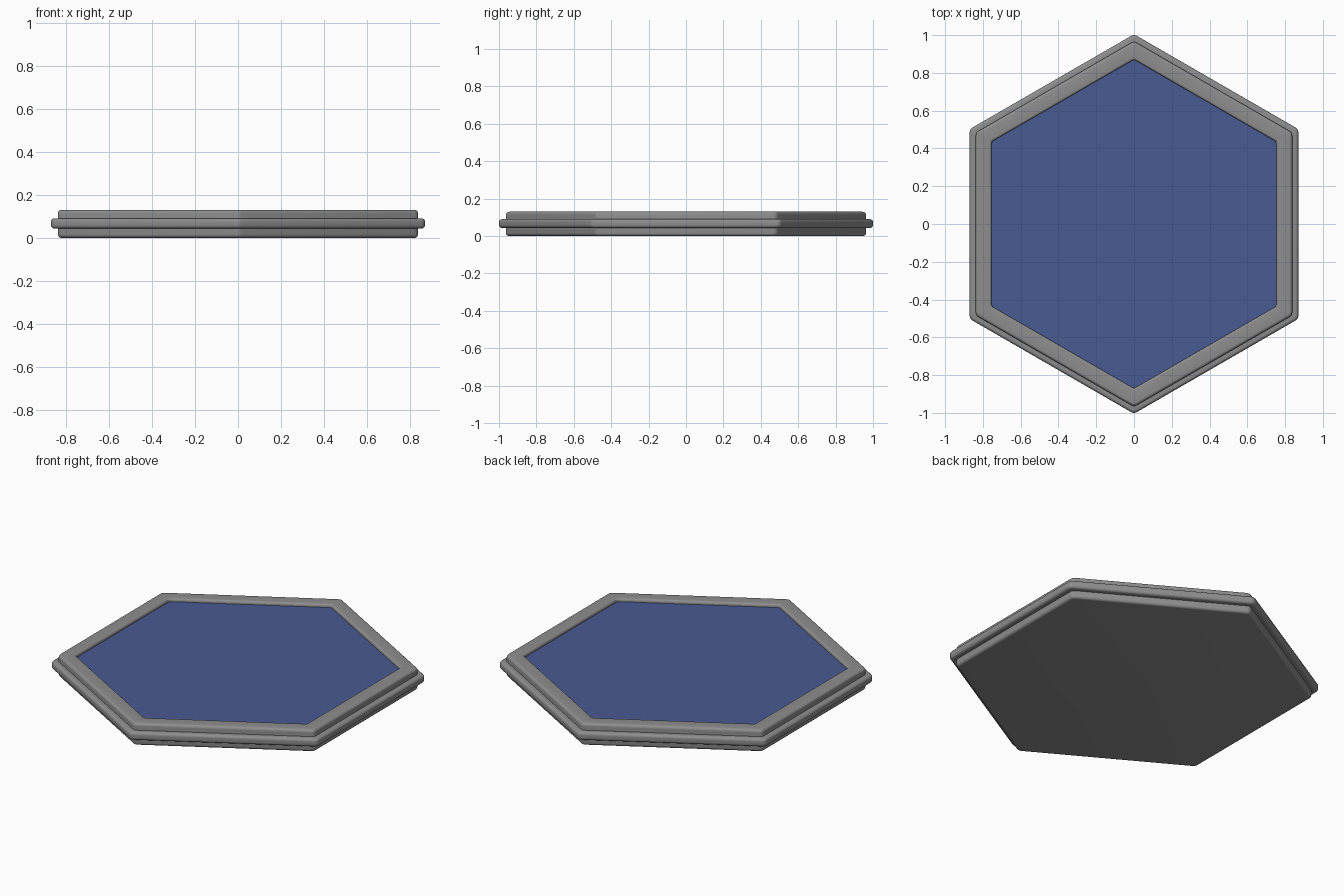
import bpy, bmesh, math

if "Cube" in bpy.data.objects:
    bpy.data.objects.remove(bpy.data.objects["Cube"])

COS30 = math.cos(math.radians(30))


def material(name, rgb):
    m = bpy.data.materials.new(name)
    m.diffuse_color = (*rgb, 1)
    m.use_nodes = True
    m.node_tree.nodes["Principled BSDF"].inputs["Base Color"].default_value = m.diffuse_color
    return m


GREY = material("grey frame", (0.27, 0.27, 0.27))
BLUE = material("blue panel", (0.068, 0.103, 0.29))


def hexagon(apothem, z, radius, steps=6):
    """Rounded hexagon with points on +y and -y."""
    pts = []
    for k in range(6):
        mid = math.radians(90 + 60 * k)
        d = (apothem - radius) / COS30
        for i in range(steps + 1):
            a = mid + math.radians(-30 + 60 * i / steps)
            pts.append((d * math.cos(mid) + radius * math.cos(a),
                        d * math.sin(mid) + radius * math.sin(a), z))
    return pts


def fillet(a, z, r, start, steps=5):
    """Quarter arc in the profile around centre (a, z)."""
    return [(a + r * math.cos(math.radians(start + 90 * i / steps)),
             z + r * math.sin(math.radians(start + 90 * i / steps)))
            for i in range(steps + 1)]


def loft(name, profile, mat, cap_start=False, cap_end=False, closed=False):
    """Sweep an (apothem, z) profile round the hexagon."""
    bm = bmesh.new()
    rings = []
    for a, z in profile:
        radius = max(0.008, 0.032 - (0.87 - a) * 0.1)
        rings.append([bm.verts.new(p) for p in hexagon(a, z, radius)])
    pairs = list(zip(rings, rings[1:]))
    if closed:
        pairs.append((rings[-1], rings[0]))
    n = len(rings[0])
    for lo, hi in pairs:
        for i in range(n):
            j = (i + 1) % n
            bm.faces.new((lo[i], lo[j], hi[j], hi[i]))
    if cap_start:
        bm.faces.new(rings[0][::-1])
    if cap_end:
        bm.faces.new(rings[-1])
    bmesh.ops.recalc_face_normals(bm, faces=bm.faces)
    me = bpy.data.meshes.new(name)
    bm.to_mesh(me)
    bm.free()
    me.materials.append(mat)
    ob = bpy.data.objects.new(name, me)
    bpy.context.collection.objects.link(ob)
    bpy.ops.object.select_all(action='DESELECT')
    ob.select_set(True)
    bpy.context.view_layer.objects.active = ob
    bpy.ops.object.shade_smooth_by_angle(angle=math.radians(35))
    return ob


TOP, FLOOR, B = 0.13, 0.112, 0.016

# Tray: flat underside, rounded outer wall, raised lip, shallow recess
tray = fillet(0.838 - B, B, B, -90)
tray += fillet(0.838 - B, TOP - B, B, 0)
tray += fillet(0.754 + 0.012, TOP - 0.012, 0.012, 90)
tray += [(0.754, FLOOR - 0.004)]
loft("frame_tray", tray, GREY, cap_start=True, cap_end=True)

# Band standing out round the middle of the wall
band = fillet(0.87 - B, 0.043 + B, B, -90)
band += fillet(0.87 - B, 0.091 - B, B, 0)
band += [(0.82, 0.091), (0.82, 0.043)]
loft("side_band", band, GREY, closed=True)

# Blue inlay in the recess
loft("inlay_panel", [(0.754, FLOOR - 0.004), (0.754, FLOOR)], BLUE,
     cap_end=True)
